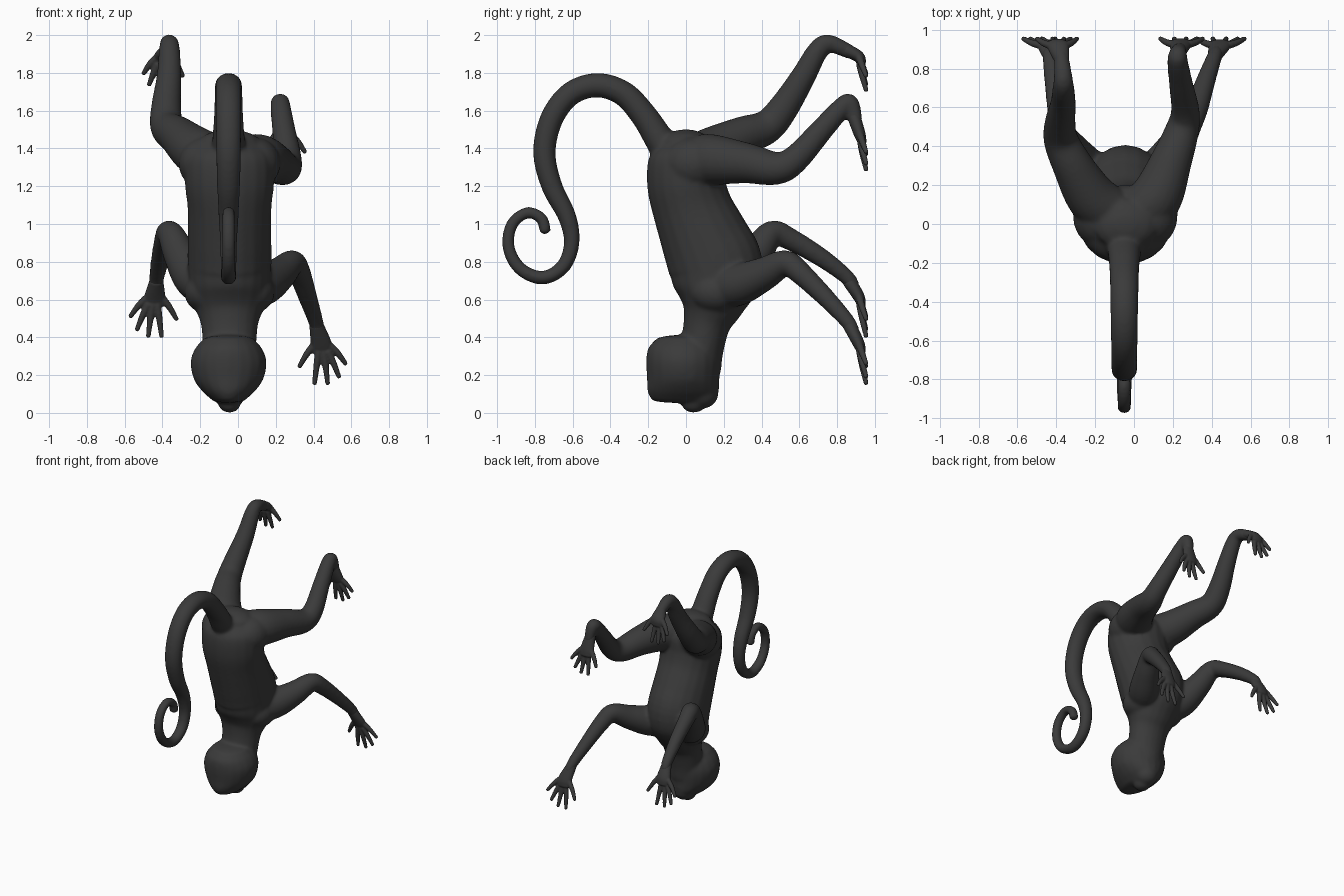
import bpy, bmesh, math
from mathutils import Vector, Matrix

cube = bpy.data.objects.get("Cube")
if cube:
    bpy.data.objects.remove(cube, do_unlink=True)

fur = bpy.data.materials.new("dark_grey_fur")
FUR = (0.043, 0.043, 0.043, 1)
fur.use_nodes = True
fur.diffuse_color = FUR
bsdf = fur.node_tree.nodes["Principled BSDF"]
bsdf.inputs["Base Color"].default_value = FUR
bsdf.inputs["Roughness"].default_value = 0.9


def spline(pts, steps):
    """Smooth curve through tuples of any size."""
    v = [Vector(p) for p in pts]
    v = [v[0] * 2 - v[1]] + v + [v[-1] * 2 - v[-2]]
    out = []
    for a, b, c, d in zip(v, v[1:], v[2:], v[3:]):
        for i in range(steps):
            t = i / steps
            out.append(0.5 * (2 * b + (c - a) * t + (2 * a - 5 * b + 4 * c - d) * t * t
                              + (3 * b - a - 3 * c + d) * t ** 3))
    return out + [v[-2]]


def tube(bm, pts, steps=5, sides=20, bulge=0.6):
    """Round-ended tube through stations (x, y, z, side radius, depth radius)."""
    rows = spline(pts, steps)
    centres = [Vector(r[:3]) for r in rows]
    n = len(rows)
    rings = []
    for i, (r, c) in enumerate(zip(rows, centres)):
        tan = (centres[min(i + 1, n - 1)] - centres[max(i - 1, 0)]).normalized()
        side = Vector((1, 0, 0))
        side = (side - tan * side.dot(tan)).normalized()
        rings.append((c, tan, side, tan.cross(side), r[3], r[4]))

    # rounded caps
    def cap(ring, sign):
        c, tan, s, d, a, b = ring
        return [(c + tan * sign * min(a, b) * bulge * math.sin(q), tan, s, d,
                 a * math.cos(q), b * math.cos(q)) for q in (0.4, 0.8, 1.2, 1.45)]
    rings = cap(rings[0], -1)[::-1] + rings + cap(rings[-1], 1)
    loops = []
    for c, tan, s, d, a, b in rings:
        loops.append([bm.verts.new(c + s * a * math.cos(q) + d * b * math.sin(q))
                      for q in (math.tau * k / sides for k in range(sides))])
    faces = [bm.faces.new(loops[0]), bm.faces.new(loops[-1])]
    for lo, hi in zip(loops, loops[1:]):
        for k in range(sides):
            m = (k + 1) % sides
            faces.append(bm.faces.new((lo[k], lo[m], hi[m], hi[k])))
    bmesh.ops.recalc_face_normals(bm, faces=faces)


def blob(bm, centre, size):
    bmesh.ops.create_uvsphere(bm, u_segments=20, v_segments=12, radius=1,
                              matrix=Matrix.LocRotScale(Vector(centre), None, Vector(size)))


def finish(bm, name, voxel, smooth):
    """Fuse the overlapping shells into one smooth skin."""
    mesh = bpy.data.meshes.new(name)
    bm.to_mesh(mesh)
    bm.free()
    mesh.materials.append(fur)
    obj = bpy.data.objects.new(name, mesh)
    bpy.context.collection.objects.link(obj)
    remesh = obj.modifiers.new("fuse", 'REMESH')
    remesh.mode = 'VOXEL'
    remesh.voxel_size = voxel
    remesh.use_smooth_shade = True
    soft = obj.modifiers.new("soften", 'SMOOTH')
    soft.factor = 0.5
    soft.iterations = smooth
    mesh.polygons.foreach_set("use_smooth", [True] * len(mesh.polygons))


MID = -0.045
body = bmesh.new()

# torso, neck and throat: y, z, half width, half depth
torso = [(0.0, 1.42, .17, .135), (0.0, 1.35, .23, .195), (0.0, 1.22, .237, .207),
         (0.035, 1.08, .222, .212), (0.1, 0.92, .222, .235), (0.155, 0.78, .222, .252),
         (0.15, 0.66, .212, .225), (0.135, 0.56, .185, .165), (0.11, 0.47, .152, .125),
         (0.085, 0.34, .14, .115), (0.08, 0.22, .12, .105)]
tube(body, [(MID, *s) for s in torso])

# head, hanging with the face outward and down: z, half width, half depth
head = [(0.385, .14, .15), (0.34, .178, .187), (0.27, .202, .196), (0.18, .185, .192),
        (0.115, .14, .19), (0.07, .09, .17)]
tube(body, [(MID - 0.005, -0.015, *s) for s in head], bulge=0.2)
blob(body, (MID, 0.085, 0.1), (.085, .087, .078))
blob(body, (MID, 0.04, 0.05), (.06, .065, .05))
for s in (-1, 1):
    blob(body, (MID + s * 0.155, 0.02, 0.2), (.025, .035, .045))      # ears
    blob(body, (MID + s * 0.13, 0.16, 0.64), (.11, .14, .11))         # shoulders
    blob(body, (MID + s * 0.13, 0.04, 1.32), (.14, .16, .14))         # hips

# tail: y, z, radius
tail = [(-.06, 1.33, .09), (-.13, 1.43, .08), (-.22, 1.57, .071), (-.33, 1.69, .067),
        (-.47, 1.735, .065), (-.61, 1.69, .063), (-.71, 1.56, .062), (-.75, 1.38, .06),
        (-.71, 1.2, .056), (-.63, 1.04, .049), (-.605, .9, .042), (-.65, .775, .039),
        (-.76, .715, .037), (-.88, .765, .035), (-.94, .88, .033), (-.92, 1.0, .032),
        (-.84, 1.06, .031), (-.765, 1.03, .031), (-.745, .965, .032)]
tube(body, [(MID - 0.005, y, z, r * 1.1, r) for y, z, r in tail])

# limbs: x, y, z, radius
limbs = {
    "left_leg": [(.03, .06, 1.34, .13), (.115, .14, 1.34, .135), (.19, .32, 1.322, .108),
                 (.247, .48, 1.295, .088), (.264, .58, 1.345, .074), (.242, .72, 1.5, .062),
                 (.225, .83, 1.62, .054), (.225, .87, 1.637, .048), (.235, .9, 1.54, .037)],
    "right_leg": [(-.12, .06, 1.34, .13), (-.22, .14, 1.385, .13), (-.315, .3, 1.465, .105),
                  (-.375, .43, 1.515, .09), (-.38, .52, 1.62, .08), (-.365, .62, 1.78, .066),
                  (-.363, .7, 1.92, .056), (-.365, .76, 1.955, .048), (-.375, .88, 1.905, .037)],
    "left_arm": [(.05, .17, .665, .115), (.135, .28, .68, .112), (.22, .41, .735, .09),
                 (.287, .525, .793, .069), (.323, .6, .745, .061), (.367, .73, .62, .051),
                 (.41, .85, .49, .041), (.425, .885, .43, .037)],
    "right_arm": [(-.14, .17, .665, .115), (-.23, .27, .715, .112), (-.307, .37, .84, .09),
                  (-.36, .455, .95, .069), (-.384, .55, .92, .059), (-.41, .72, .82, .05),
                  (-.43, .85, .72, .041), (-.435, .885, .67, .037)],
}
for path in limbs.values():
    tube(body, [(x, y, z, r, r) for x, y, z, r in path])
finish(body, "monkey_body", 0.011, 11)


# hands and feet: palm plus five splayed fingers, thumb first
FINGERS = [(-.115, -.12), (-.035, -.21), (.035, -.21), (.095, -.175), (.13, -.105)]


def paw(name, wrist, palm, side, size):
    bm = bmesh.new()
    w, p = Vector(wrist), Vector(palm)
    end = p + Vector((0, .015, -.045))
    tube(bm, [(*w, .038, .036), (*p, .056, .031), (*end, .053, .022)])
    for i, (dx, dz) in enumerate(FINGERS):
        tip = Vector((p.x + side * dx * size, .954, p.z + dz * size))
        root = p + Vector((side * dx * 0.36, .005, -.01 if i in (0, 4) else -.04))
        knuckle = root.lerp(tip, 0.5) + Vector((0, -.004, .008))
        tube(bm, [(*root, .021, .02), (*knuckle, .0175, .017), (*tip, .0125, .0125)],
             steps=4, sides=10)
    finish(bm, name, 0.006, 2)


paw("left_hand", (.415, .865, .465), (.44, .915, .365), 1, 1)
paw("right_hand", (-.432, .865, .695), (-.44, .915, .615), -1, 1)
paw("left_foot", (.23, .885, 1.58), (.238, .92, 1.475), 1, .9)
paw("right_foot", (-.37, .84, 1.925), (-.39, .915, 1.885), -1, .85)
